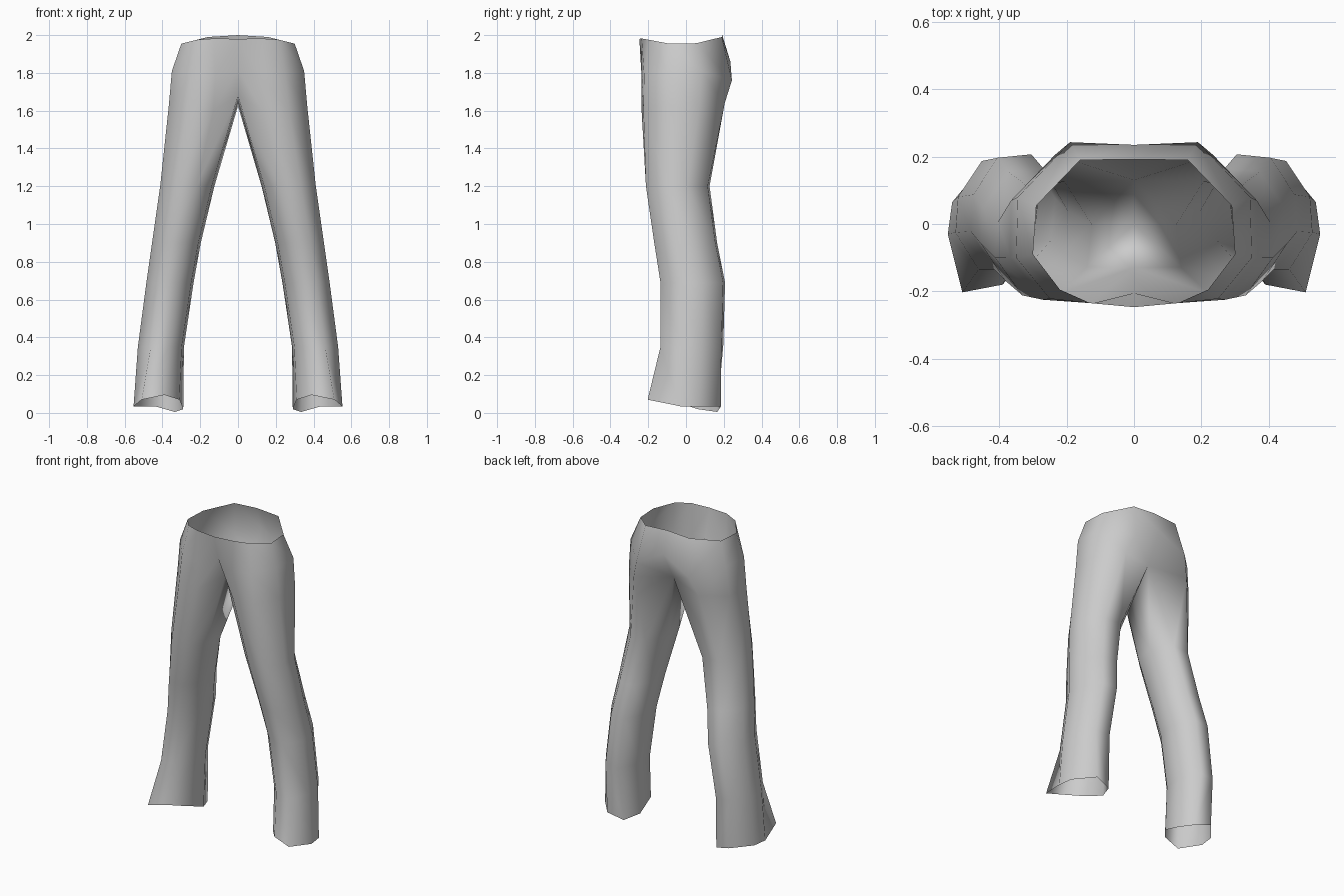
import bpy, bmesh, math

if "Cube" in bpy.data.objects:
    bpy.data.objects.remove(bpy.data.objects["Cube"])

cloth = bpy.data.materials.new("grey cloth")
cloth.diffuse_color = (0.6, 0.6, 0.6, 1)
cloth.use_nodes = True
cloth.node_tree.nodes["Principled BSDF"].inputs["Base Color"].default_value = cloth.diffuse_color

# Right half of waistband and hips: front centre, five side points, back centre
WAIST = [(0, -.247, 1.98), (.13, -.235, 1.982), (.22, -.195, 1.975), (.30, -.09, 1.955),
         (.29, .055, 1.957), (.16, .19, 1.99), (0, .192, 2.0)]
HIP = [(0, -.205, 1.82), (.12, -.235, 1.78), (.25, -.222, 1.79), (.35, -.10, 1.81),
       (.345, .08, 1.81), (.19, .243, 1.76), (0, .235, 1.86)]
# Crotch level: same side points, then back, bottom and front of the crotch seam
THIGH = [(.13, -.235, 1.6), (.27, -.225, 1.6), (.367, -.10, 1.62), (.365, .07, 1.62), (.235, .205, 1.64)]
CROTCH = [(0, .13, 1.67), (0, .0, 1.625), (0, -.13, 1.68)]
# Slanted trouser hem, in the same order as the leg rings
HEM = [(.39, -.18, .095), (.51, -.203, .07), (.553, -.03, .035), (.54, .065, .035),
       (.44, .185, .035), (.335, .165, .005), (.29, .06, .02), (.31, -.08, .07)]
# Leg rings: z, inner x, outer x, front y, back y
LEG = [(1.2, .125, .412, -.212, .125), (.9, .197, .455, -.168, .165),
       (.69, .235, .485, -.135, .207), (.35, .286, .53, -.135, .197)]
# Shape of a leg ring within its box (0..1 across and front to back)
SHAPE = [(.33, .02), (.72, 0), (1, .33), (.97, .65), (.68, .97), (.28, 1), (0, .62), (.05, .25)]

bm = bmesh.new()


def ring(points):
    return [bm.verts.new(p) for p in points]


def bridge(a, b, closed):
    n = len(a)
    for i in range(n if closed else n - 1):
        j = (i + 1) % n
        bm.faces.new((a[i], b[i], b[j], a[j]))


waist, hip, thigh, crotch = map(ring, (WAIST, HIP, THIGH, CROTCH))
bridge(waist, hip, False)
bridge(hip, [crotch[2]] + thigh + [crotch[0]], False)

# Leg tube from crotch to hem
upper = thigh + crotch
for z, x0, x1, y0, y1 in LEG:
    lower = ring([(x0 + (x1 - x0) * u, y0 + (y1 - y0) * v, z) for u, v in SHAPE])
    bridge(upper, lower, True)
    upper = lower
bridge(upper, ring(HEM), True)

bmesh.ops.recalc_face_normals(bm, faces=bm.faces)
# An open shell: make sure the outer thigh faces outward
bm.faces.ensure_lookup_table()
if bm.faces[2].normal.x < 0:
    bmesh.ops.reverse_faces(bm, faces=bm.faces)
for f in bm.faces:
    f.smooth = True

mesh = bpy.data.meshes.new("trousers")
bm.to_mesh(mesh)
bm.free()
mesh.materials.append(cloth)
trousers = bpy.data.objects.new("trousers", mesh)
bpy.context.collection.objects.link(trousers)

# Other half
mirror = trousers.modifiers.new("mirror", 'MIRROR')
mirror.use_clip = True
mirror.merge_threshold = 0.001
